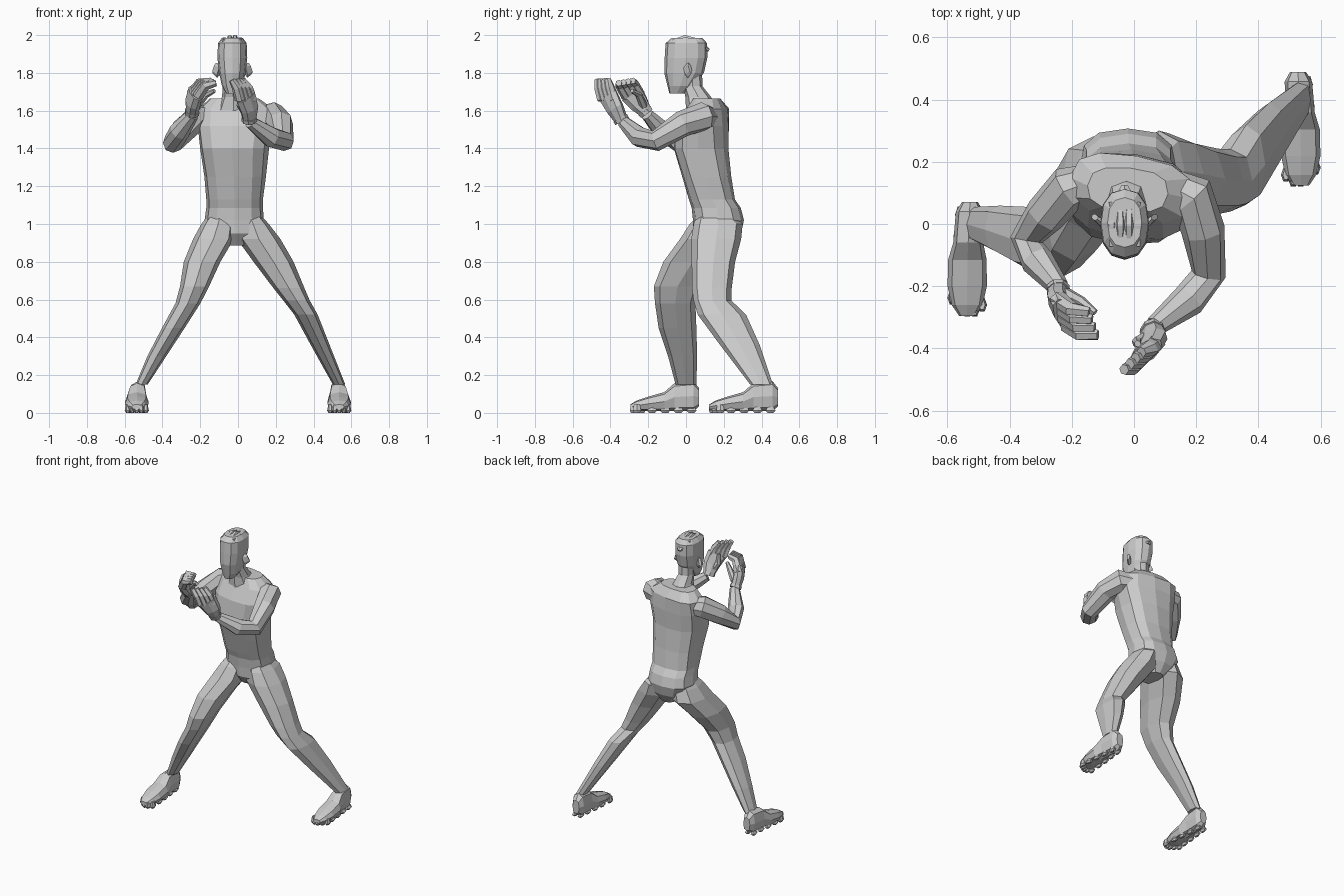
import bpy, bmesh, math
from mathutils import Vector


def skin(name, rings):
    """Bridge rings of points into one closed, flat-shaded mesh."""
    bm = bmesh.new()
    loops = [[bm.verts.new(p) for p in r] for r in rings]
    n = len(loops[0])
    for a, b in zip(loops, loops[1:]):
        for i in range(n):
            j = (i + 1) % n
            bm.faces.new((a[i], a[j], b[j], b[i]))
    bm.faces.new(loops[0][::-1])
    bm.faces.new(loops[-1])
    bmesh.ops.recalc_face_normals(bm, faces=bm.faces)
    me = bpy.data.meshes.new(name)
    bm.to_mesh(me)
    bm.free()
    ob = bpy.data.objects.new(name, me)
    bpy.context.collection.objects.link(ob)
    return ob


def ring(c, u, v, n=8, p=0.85):
    """Rounded-square ring about c with half axes u and v."""
    pts = []
    for i in range(n):
        a = math.tau * i / n
        k, s = math.cos(a), math.sin(a)
        k = math.copysign(abs(k) ** p, k) if abs(k) > 1e-6 else 0
        s = math.copysign(abs(s) ** p, s) if abs(s) > 1e-6 else 0
        pts.append(Vector(c) + Vector(u) * k + Vector(v) * s)
    return pts


def stack(name, rows, n=8, p=0.85):
    """Loft of level rings: x, y, z, half width, half depth, twist in degrees."""
    rings = []
    for x, y, z, rx, ry, *t in rows:
        a = math.radians(t[0] if t else 0)
        c, s = math.cos(a), math.sin(a)
        rings.append(ring((x, y, z), (rx * c, rx * s, 0), (-ry * s, ry * c, 0), n, p))
    return skin(name, rings)


def tube(name, pts, radii, side=(0, 0, 1), n=8, p=0.9):
    """Loft along a path; radii are (along side, across side)."""
    pts = [Vector(q) for q in pts]
    rings = []
    for i, q in enumerate(pts):
        t = (pts[min(i + 1, len(pts) - 1)] - pts[max(i - 1, 0)]).normalized()
        v = t.cross(Vector(side)).normalized()
        u = v.cross(t).normalized()
        r = radii[i] if isinstance(radii[i], tuple) else (radii[i], radii[i])
        rings.append(ring(q, u * r[0], v * r[1], n, p))
    return skin(name, rings)


def weld(base, parts):
    """Union parts into base so that no hidden surfaces remain."""
    for o in parts:
        m = base.modifiers.new("union", 'BOOLEAN')
        m.operation, m.solver, m.object = 'UNION', 'EXACT', o
    dg = bpy.context.evaluated_depsgraph_get()
    me = bpy.data.meshes.new_from_object(base.evaluated_get(dg))
    base.modifiers.clear()
    base.data = me
    for o in parts:
        bpy.data.objects.remove(o)
    return base


# Torso, from crotch to base of neck
body = stack("body", [
    (-.01, .17, .885, .05, .08),
    (-.015, .165, .95, .12, .125),
    (-.02, .172, 1.02, .157, .135),
    (-.018, .16, 1.085, .150, .13),
    (-.018, .137, 1.13, .150, .122),
    (-.015, .11, 1.25, .163, .13, -3),
    (-.018, .08, 1.40, .183, .145, -5),
    (-.01, .09, 1.52, .205, .135, -8),
    (-.01, .115, 1.61, .20, .105, -10),
    (-.02, .11, 1.665, .13, .07, -6)], 12, .75)

# Neck and head
neck = stack("neck", [(-.025, .09, 1.60, .09, .09), (-.025, .065, 1.672, .06, .068),
                      (-.03, .035, 1.73, .05, .052), (-.03, .03, 1.82, .05, .055)])
head = stack("head", [
    (-.03, -.05, 1.69, .032, .038),
    (-.03, -.03, 1.73, .055, .068),
    (-.03, -.01, 1.80, .07, .105),
    (-.03, 0, 1.88, .079, .113),
    (-.03, .002, 1.957, .076, .11),
    (-.03, .005, 1.986, .055, .08)], 12, .85)

# Short hair: low strands running front to back, and a tuft behind
hair = [tube("strand", [(-.03 + x, -.07, 1.962), (-.03 + x, -.005, top), (-.03 + x, .07, 1.965)],
             [(.012, .017), (.016, .018), (.012, .017)], (1, 0, 0), 6)
        for x, top in ((-.042, 1.972), (-.014, 1.982), (.014, 1.984), (.042, 1.972))]
hair.append(tube("tuft", [(-.03, .09, 1.935), (-.03, .122, 1.92)], [(.02, .03), (.008, .012)], n=6))

for s in (-1, 1):
    x = -.03 + s * .068
    tube("ear", [(x, 0, 1.81), (x + s * .028, .022, 1.825)], [(.04, .014), (.03, .01)], n=6)

# Legs: bent front leg and trailing back leg
front_leg = stack("front_leg", [
    (-.09, .165, 1.07, .05, .08),
    (-.105, .145, 1.0, .089, .125),
    (-.13, .125, .92, .108, .157),
    (-.19, .035, .80, .097, .155),
    (-.23, -.045, .67, .077, .125),
    (-.265, -.057, .58, .066, .107),
    (-.342, -.045, .45, .06, .10),
    (-.43, -.018, .30, .05, .077),
    (-.51, 0, .15, .032, .055)])
back_leg = stack("back_leg", [
    (.05, .15, 1.07, .05, .08),
    (.08, .17, 1.0, .083, .13),
    (.11, .16, .92, .115, .132),
    (.188, .145, .80, .106, .115),
    (.27, .137, .66, .082, .105),
    (.31, .14, .595, .07, .10),
    (.36, .19, .52, .062, .128),
    (.435, .285, .36, .05, .105),
    (.535, .40, .15, .033, .06)])

# Arms raised in a guard
arm_a = tube("arm_a", [(.08, .14, 1.565), (.185, .09, 1.57), (.222, -.02, 1.53), (.24, -.16, 1.44),
                       (.175, -.245, 1.46), (.065, -.33, 1.54)],
             [.05, .076, .07, .056, .055, .033])
arm_b = tube("arm_b", [(-.10, .15, 1.565), (-.21, .115, 1.567), (-.285, .03, 1.50), (-.345, -.05, 1.43),
                       (-.31, -.12, 1.49), (-.24, -.205, 1.58)],
             [.05, .073, .066, .053, .053, .033])
weld(body, [neck, head, front_leg, back_leg, arm_a, arm_b] + hair)


# Feet: loft from heel to toe, with toes and knobbly sole
def foot(name, s, heel):
    rows = [(0, .026, .035, .13), (.03, .044, .01, .168), (.13, .048, .01, .158),
            (.185, .062, .01, .11), (.27, .063, .01, .086), (.33, .05, .012, .066), (.365, .026, .018, .045)]
    rings = []
    for d, w, lo, hi in rows:
        x = s * (.527 + .009 * min(d / .2, 1))
        rings.append(ring((x, heel - d, (lo + hi) / 2), (w, 0, 0), (0, 0, (hi - lo) / 2), 8, .75))
    parts = []
    pads = [((i - 2) * .024, .350 - .011 * abs(i - 1.5) ** 1.5, .016) for i in range(5)]
    pads += [(w * e, d, .017) for d, w in ((.04, .022), (.11, .028), (.18, .036), (.25, .042)) for e in (-1, 1)]
    for dx, d, r in pads:
        x, y = s * (.536 + dx), heel - d
        h = .045 if d > .3 else .03
        parts.append(stack("toe", [(x, y, 0, r * .5, .018), (x, y, .012, r, .031 if d < .3 else .025),
                                   (x, y, h, r * .6, .018)], 6, 1))
    weld(skin(name, rings), parts)


foot("front_foot", -1, .07)
foot("back_foot", 1, .488)


# Hands: palm, wrist cuff, four close fingers and a thumb
def hand(name, palm, finger, thumb, side):
    side = Vector(side).normalized()
    base = tube(name, palm, [(.036, .033), (.056, .036), (.066, .032)], side)
    a, b = Vector(palm[0]), Vector(palm[1])
    parts = [tube("cuff", [a - (b - a) * .12, a + (b - a) * .2], [(.04, .038), (.042, .039)], side)]
    for i in range(4):
        off = side * (i - 1.5) * .031
        parts.append(tube("finger", [Vector(q) + off * k for q, k in zip(finger, (1, .95, .85))],
                          [(.021, .03), (.021, .027), (.017, .017)], side, 6))
    parts.append(tube("thumb", thumb, [.022, .018, .011], side, 6))
    weld(base, parts)


hand("hand_a", [(.06, -.342, 1.55), (.06, -.375, 1.61), (.041, -.41, 1.675)],
     [(.042, -.41, 1.655), (.024, -.43, 1.72), (-.004, -.44, 1.763)],
     [(.045, -.365, 1.58), (.01, -.38, 1.63), (.012, -.385, 1.69)], (-.7, -.7, 0))
hand("hand_b", [(-.243, -.212, 1.59), (-.24, -.25, 1.64), (-.225, -.29, 1.695)],
     [(-.23, -.28, 1.68), (-.187, -.313, 1.74), (-.13, -.32, 1.752)],
     [(-.22, -.225, 1.625), (-.17, -.25, 1.685), (-.125, -.285, 1.705)], (.35, -.9, -.15))
